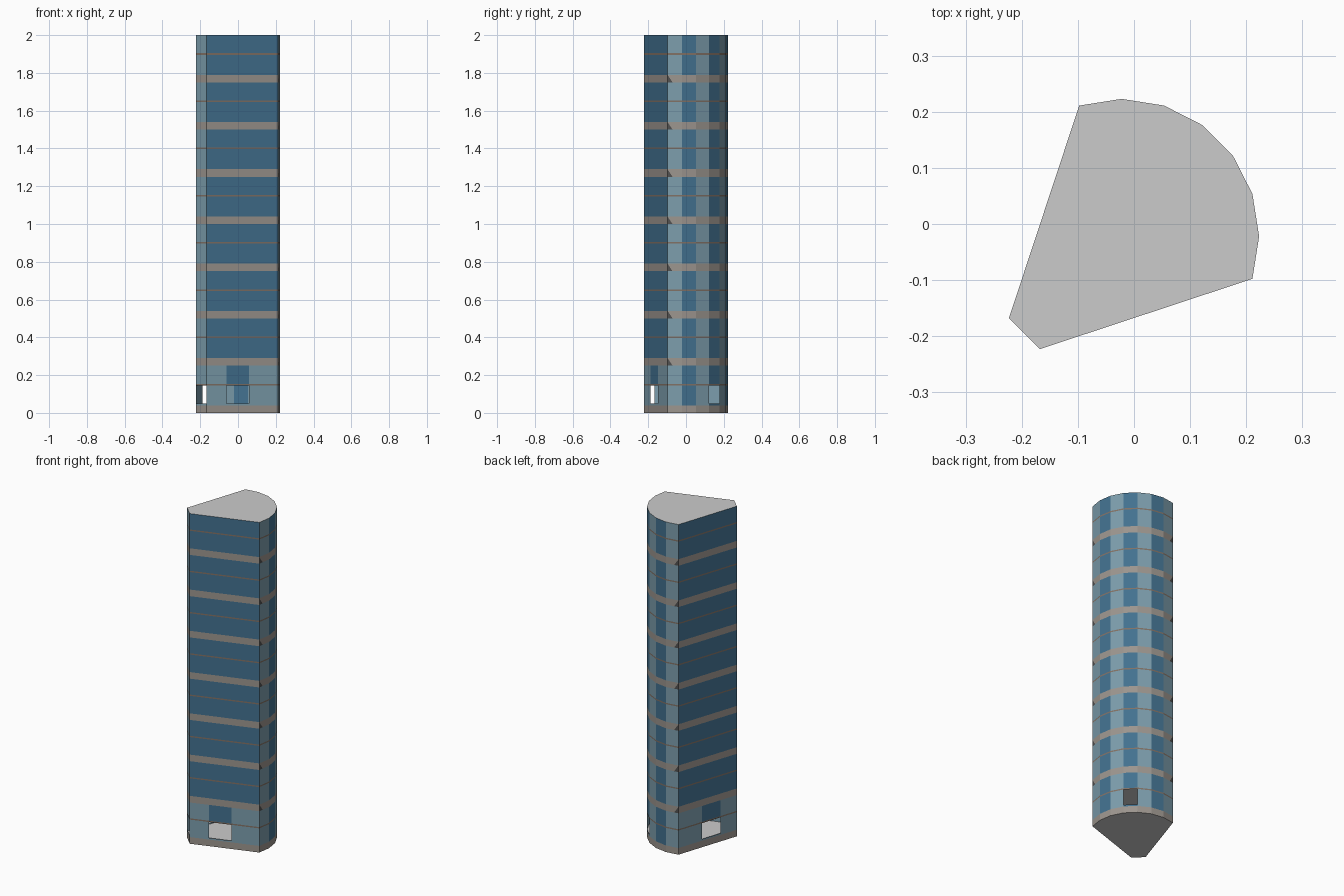
import bpy, bmesh, math
from mathutils import Vector

if "Cube" in bpy.data.objects:
    bpy.data.objects.remove(bpy.data.objects["Cube"])

FLOORS, H, BAND = 8, 0.25, 0.04
RAIL0, RAIL1 = 0.146, 0.154


def material(name, col):
    m = bpy.data.materials.new(name)
    m.diffuse_color = (*col, 1)
    m.use_nodes = True
    m.node_tree.nodes["Principled BSDF"].inputs["Base Color"].default_value = m.diffuse_color
    return m


DARK = material("dark_blue_glass", (0.055, 0.165, 0.275))
LIGHT = material("pale_blue_glass", (0.20, 0.335, 0.41))
STONE = material("warm_grey_band", (0.33, 0.30, 0.27))
SHADE = material("dark_band_end", (0.08, 0.08, 0.08))
FRAME = material("brown_frame", (0.22, 0.165, 0.13))
GREY = material("grey_slab", (0.56, 0.56, 0.56))

# Footprint: a seven-sided arc, two straight walls and a clipped tip
plan = [Vector((-0.022 + 0.245 * math.cos(math.radians(a)),
                -0.022 + 0.245 * math.sin(math.radians(a))))
        for a in range(-18, 109, 18)]
plan += [Vector((-0.223, -0.168)), Vector((-0.168, -0.223))]
N = len(plan)
ARC_DOOR, LEFT, TIP, FRONT = 3, 7, 8, 9


def make(name, bm, mat):
    me = bpy.data.meshes.new(name)
    bmesh.ops.remove_doubles(bm, verts=bm.verts, dist=1e-5)
    bm.to_mesh(me)
    bm.free()
    ob = bpy.data.objects.new(name, me)
    bpy.context.collection.objects.link(ob)
    me.materials.append(mat)
    return ob


def poly(bm, *corners):
    bm.faces.new([bm.verts.new((p.x, p.y, z)) for p, z in corners])


def panel(bm, a, b, z0, z1):
    poly(bm, (a, z0), (b, z0), (b, z1), (a, z1))


def plate(bm, z, up=True):
    poly(bm, *[(p, z) for p in (plan if up else plan[::-1])])


def side(i, t0=0.0, t1=1.0):
    a, b = plan[i % N], plan[(i + 1) % N]
    return a.lerp(b, t0), a.lerp(b, t1)


def glazed(bm, a, b, base):
    # one storey of glass, leaving a slot for the rail
    panel(bm, a, b, base + BAND, base + RAIL0)
    panel(bm, a, b, base + RAIL1, base + H)


# Glass of the upper floors, alternating round the arc
dark, light = bmesh.new(), bmesh.new()
for k in range(1, FLOORS):
    for i in range(N):
        bm = dark if i in (1, 3, 5, LEFT, FRONT) else light
        glazed(bm, *side(i), k * H)
make("upper_dark_glass", dark, DARK)
make("upper_pale_glass", light, LIGHT)

# Ground floor glass with four door openings
dark, light = bmesh.new(), bmesh.new()
doors = {ARC_DOOR: (0, 1), TIP: (0, 1), FRONT: (0.28, 0.60), LEFT: (0.40, 0.72)}
for i in range(N):
    bm = dark if i in (1, 3, 5) else light
    if i not in doors:
        glazed(bm, *side(i), 0)
        continue
    t0, t1 = doors[i]
    if t0 > 0:
        glazed(bm, *side(i, 0, t0), 0)
        glazed(bm, *side(i, t1, 1), 0)
    panel(bm, *side(i, t0, t1), BAND, 0.05)
    panel(light if i == TIP else dark, *side(i, t0, t1), RAIL1, H)
make("ground_dark_glass", dark, DARK)
make("ground_pale_glass", light, LIGHT)

# Stone bands between floors, with small dark ends where the arc stops
bands, ends = bmesh.new(), bmesh.new()
for k in range(FLOORS):
    z0, z1 = k * H, k * H + BAND
    for i in range(N):
        a, b = side(i)
        if k and i == 0:
            m = a.lerp(b, 0.35)
            poly(ends, (a, z0), (m, z0), (a, z1))
            poly(bands, (m, z0), (b, z0), (b, z1), (a, z1))
        elif k and i == 6:
            m = b.lerp(a, 0.35)
            poly(ends, (m, z0), (b, z0), (b, z1))
            poly(bands, (a, z0), (m, z0), (b, z1), (a, z1))
        else:
            panel(bands, a, b, z0, z1)
make("floor_bands", bands, STONE)
make("band_ends", ends, SHADE)

# Underside, ground floor, its ceiling and the roof
bm = bmesh.new()
plate(bm, 0, False)
plate(bm, BAND)
plate(bm, H, False)
plate(bm, FLOORS * H)
make("floor_plates_and_roof", bm, GREY)

# Thin frame rail set flush in every storey
bm = bmesh.new()
for k in range(FLOORS):
    for i in range(N):
        panel(bm, *side(i), k * H + RAIL0, k * H + RAIL1)
make("window_rails", bm, FRAME)
